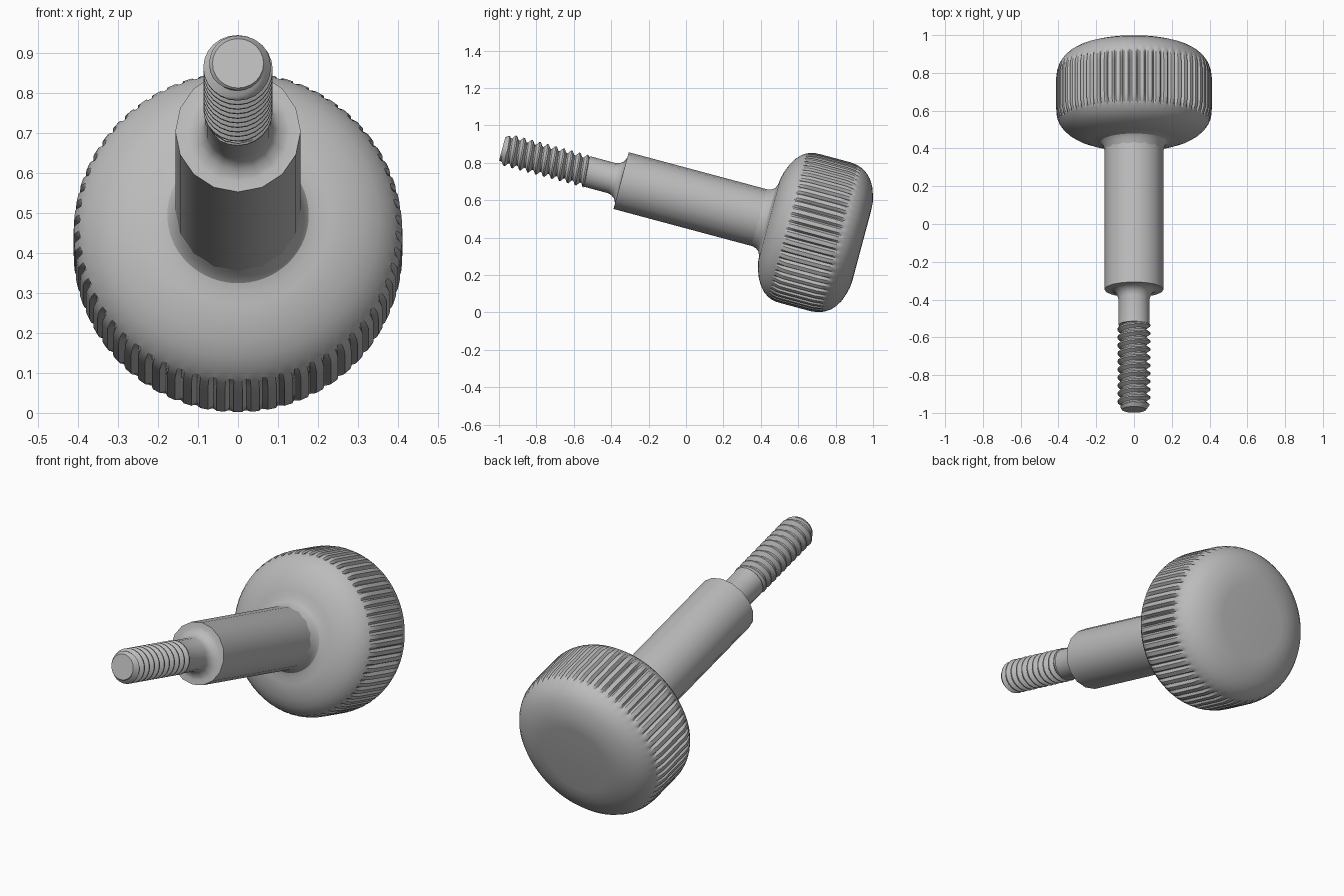
import bpy, bmesh, math
from mathutils import Matrix

cube = bpy.data.objects.get("Cube")
if cube:
    bpy.data.objects.remove(cube, do_unlink=True)

steel = bpy.data.materials.new("grey_steel")
steel.use_nodes = True
GREY = (0.5, 0.5, 0.5, 1)
steel.diffuse_color = GREY
steel.node_tree.nodes["Principled BSDF"].inputs["Base Color"].default_value = GREY

# Screw axis: local z runs from the tip towards the knob, origin at the sleeve end
AXIS = Matrix.Translation((0, -0.347, 0.705)) @ Matrix.Rotation(math.radians(-105), 4, 'X')


def lathe(name, rows, cols, point):
    """Closed surface of revolution; point(i, angle, j) gives (t, radius)."""
    bm = bmesh.new()
    grid = []
    for i in range(rows):
        ring = []
        for j in range(cols):
            a = math.tau * j / cols
            t, r = point(i, a, j)
            ring.append(bm.verts.new((r * math.cos(a), r * math.sin(a), t)))
        grid.append(ring)
    for low, high in zip(grid, grid[1:]):
        for j in range(cols):
            k = (j + 1) % cols
            bm.faces.new((low[j], low[k], high[k], high[j]))
    bm.faces.new(grid[0][::-1])
    bm.faces.new(grid[-1])
    bmesh.ops.remove_doubles(bm, verts=bm.verts, dist=0.00005)
    bmesh.ops.recalc_face_normals(bm, faces=bm.faces)
    mesh = bpy.data.meshes.new(name)
    bm.to_mesh(mesh)
    bm.free()
    mesh.materials.append(steel)
    obj = bpy.data.objects.new(name, mesh)
    obj.matrix_world = AXIS
    bpy.context.collection.objects.link(obj)
    bpy.ops.object.select_all(action='DESELECT')
    obj.select_set(True)
    bpy.context.view_layer.objects.active = obj
    bpy.ops.object.shade_smooth_by_angle(angle=math.radians(30))
    return obj


# Knob: rounded body with V grooves cut to a constant floor radius
knob = [(0.755, 0.15), (0.768, 0.157), (0.79, 0.163), (0.808, 0.177), (0.817, 0.2),
        (0.82, 0.231), (0.83, 0.27), (0.847, 0.315), (0.87, 0.353), (0.895, 0.38),
        (0.92, 0.397), (0.942, 0.406), (0.965, 0.411), (1.0, 0.412), (1.16, 0.412),
        (1.195, 0.408), (1.222, 0.399), (1.235, 0.393), (1.262, 0.375), (1.285, 0.35),
        (1.305, 0.317), (1.32, 0.275), (1.33, 0.235), (1.333, 0.19)]
GROOVES, FLOOR = 60, 0.396


def knob_point(i, a, j):
    t, r = knob[i]
    return t, min(r, FLOOR) if j % 4 == 2 else r


lathe("knob", len(knob), GROOVES * 4, knob_point)

# Sleeve with the filleted neck in front of it
shaft = [(-0.195, 0.083), (-0.05, 0.083), (-0.03, 0.089), (-0.012, 0.102),
         (-0.003, 0.12), (0, 0.13), (0, 0.157), (0.84, 0.157)]
lathe("sleeve_and_neck", len(shaft), 16, lambda i, a, j: shaft[i])

# Right-handed thread with a chamfered tip
START, END, PITCH, STEPS = -0.658, -0.185, 0.044, 12
ROOT, DEPTH = 0.067, 0.02


def thread_point(i, a, j):
    turn = a / math.tau
    t = START + PITCH * (i / STEPS - 1 + turn)
    t = max(START, min(END, t))
    phase = ((t - START) / PITCH - turn) % 1
    ramp = (1 - abs(2 * phase - 1)) * 1.5 - 0.25
    r = ROOT + DEPTH * max(0, min(1, ramp))
    return t, min(r, 0.064 + 0.7 * (t - START))


def thread_rod():
    # Seam rows are offset by one pitch, so the strip is stitched along the helix
    cols, rows = 24, STEPS * (int((END - START) / PITCH) + 3)
    bm = bmesh.new()
    grid = []
    for i in range(rows):
        ring = []
        for j in range(cols + 1):
            a = math.tau * j / cols
            t, r = thread_point(i, a, j)
            ring.append(bm.verts.new((r * math.cos(a), r * math.sin(a), t)))
        grid.append(ring)
    for low, high in zip(grid, grid[1:]):
        for j in range(cols):
            bm.faces.new((low[j], low[j + 1], high[j + 1], high[j]))
    bmesh.ops.remove_doubles(bm, verts=bm.verts, dist=0.00005)
    bmesh.ops.holes_fill(bm, edges=[e for e in bm.edges if e.is_boundary], sides=0)
    bmesh.ops.recalc_face_normals(bm, faces=bm.faces)
    mesh = bpy.data.meshes.new("threaded_rod")
    bm.to_mesh(mesh)
    bm.free()
    mesh.materials.append(steel)
    obj = bpy.data.objects.new("threaded_rod", mesh)
    obj.matrix_world = AXIS
    bpy.context.collection.objects.link(obj)
    bpy.ops.object.select_all(action='DESELECT')
    obj.select_set(True)
    bpy.context.view_layer.objects.active = obj
    bpy.ops.object.shade_smooth_by_angle(angle=math.radians(30))


thread_rod()
